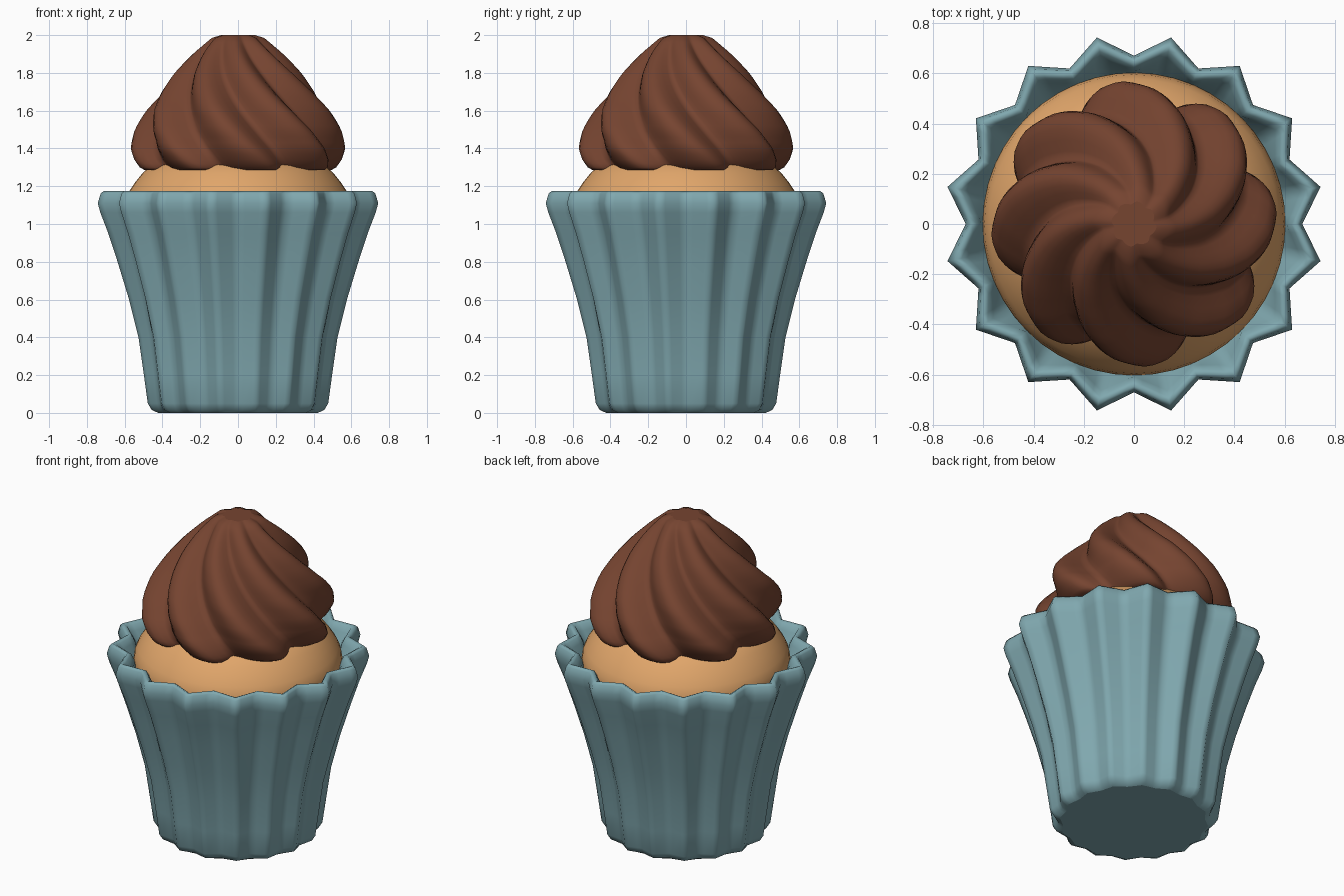
import bpy, bmesh, math

if "Cube" in bpy.data.objects:
    bpy.data.objects.remove(bpy.data.objects["Cube"])


def material(name, rgb):
    m = bpy.data.materials.new(name)
    m.diffuse_color = (*rgb, 1)
    m.use_nodes = True
    m.node_tree.nodes["Principled BSDF"].inputs["Base Color"].default_value = m.diffuse_color
    return m


def interp(table, z):
    # piecewise linear lookup
    for (a, u), (b, v) in zip(table, table[1:]):
        if z <= b:
            return u + (v - u) * (z - a) / (b - a)
    return table[-1][1]


def lathe(name, rings, mat):
    """Skin closed rings of equal length, capping first and last."""
    bm = bmesh.new()
    rows = [[bm.verts.new(p) for p in ring] for ring in rings]
    n = len(rows[0])
    for a, b in zip(rows, rows[1:]):
        for i in range(n):
            j = (i + 1) % n
            bm.faces.new((a[i], a[j], b[j], b[i]))
    bm.faces.new(rows[0][::-1])
    bm.faces.new(rows[-1])
    bmesh.ops.recalc_face_normals(bm, faces=bm.faces)
    me = bpy.data.meshes.new(name)
    bm.to_mesh(me)
    bm.free()
    me.materials.append(mat)
    for p in me.polygons:
        p.use_smooth = len(p.vertices) == 4
    ob = bpy.data.objects.new(name, me)
    bpy.context.collection.objects.link(ob)
    return ob


def polar(r, a, z):
    return (r * math.cos(a), r * math.sin(a), z)


teal = material("teal paper", (0.216, 0.392, 0.429))
sponge = material("golden sponge", (0.75, 0.38, 0.145))
choc = material("chocolate frosting", (0.180, 0.058, 0.030))

# pleated wrapper: (z, pleat radius, valley radius), outside up then inside down
profile = [(0, .43, .41), (.015, .465, .435), (.05, .487, .448), (.2, .508, .465),
           (.4, .537, .49), (.6, .588, .53), (.8, .65, .58), (.95, .70, .62),
           (1.06, .743, .66), (1.11, .757, .67), (1.16, .742, .66), (1.175, .725, .645),
           (1.165, .70, .625), (1.13, .675, .607), (1.06, .625, .595), (.98, .57, .55)]


def pleat_ring(z, p, v):
    # star outline with two extra points on every pleat side
    pts = [polar(p if i % 2 else v, i * math.pi / 16, z) for i in range(32)]
    ring = []
    for a, b in zip(pts, pts[1:] + pts[:1]):
        for t in (0, .25, .75):
            ring.append((a[0] + (b[0] - a[0]) * t, a[1] + (b[1] - a[1]) * t, z))
    return ring


lathe("wrapper", [pleat_ring(*row) for row in profile], teal)

# domed cake
cake = [(.9, .54), (1.0, .585), (1.08, .603), (1.13, .595), (1.17, .578), (1.22, .545),
        (1.27, .505), (1.31, .46), (1.35, .38), (1.38, .25), (1.39, .1)]
lathe("cake", [[polar(r, i * math.pi / 24, z) for i in range(48)] for z, r in cake], sponge)

# swirled frosting with eight skewed lobes
outer = [(1.285, .51), (1.30, .535), (1.34, .558), (1.4, .57), (1.5, .55), (1.6, .50),
         (1.7, .425), (1.8, .34), (1.9, .24), (1.96, .17), (1.985, .14), (2.0, .09)]
levels = [1.285, 1.30, 1.32, 1.34, 1.37] + [1.4 + .03 * k for k in range(19)] + [1.96, 1.985, 2.0]
SEG = 12


def lobe(t):
    # quick rise to a peak at 0.38, slower fall, rounded groove
    s = .5 * t / .38 if t < .38 else .5 + .5 * (t - .38) / .62
    return (.5 - .5 * math.cos(2 * math.pi * s)) ** .75


rings = []
for z in levels:
    r = interp(outer, z)
    twist = math.radians(78 - 100 * (z - 1.3))
    depth = .17 + .07 * min(1, max(0, (z - 1.35) / .25))
    if z > 1.9:
        depth *= 1 - .5 * (z - 1.9) / .1
    ring = []
    for i in range(8 * SEG):
        h = lobe((i % SEG) / SEG)
        a = twist - i * 2 * math.pi / (8 * SEG)
        ring.append(polar(r * (1 - depth * (1 - h)), a, z))
    rings.append(ring)
# underside tucked into the cake
rings.insert(0, [(x * .8, y * .8, 1.29) for x, y, z in rings[0]])
lathe("frosting", rings, choc)
